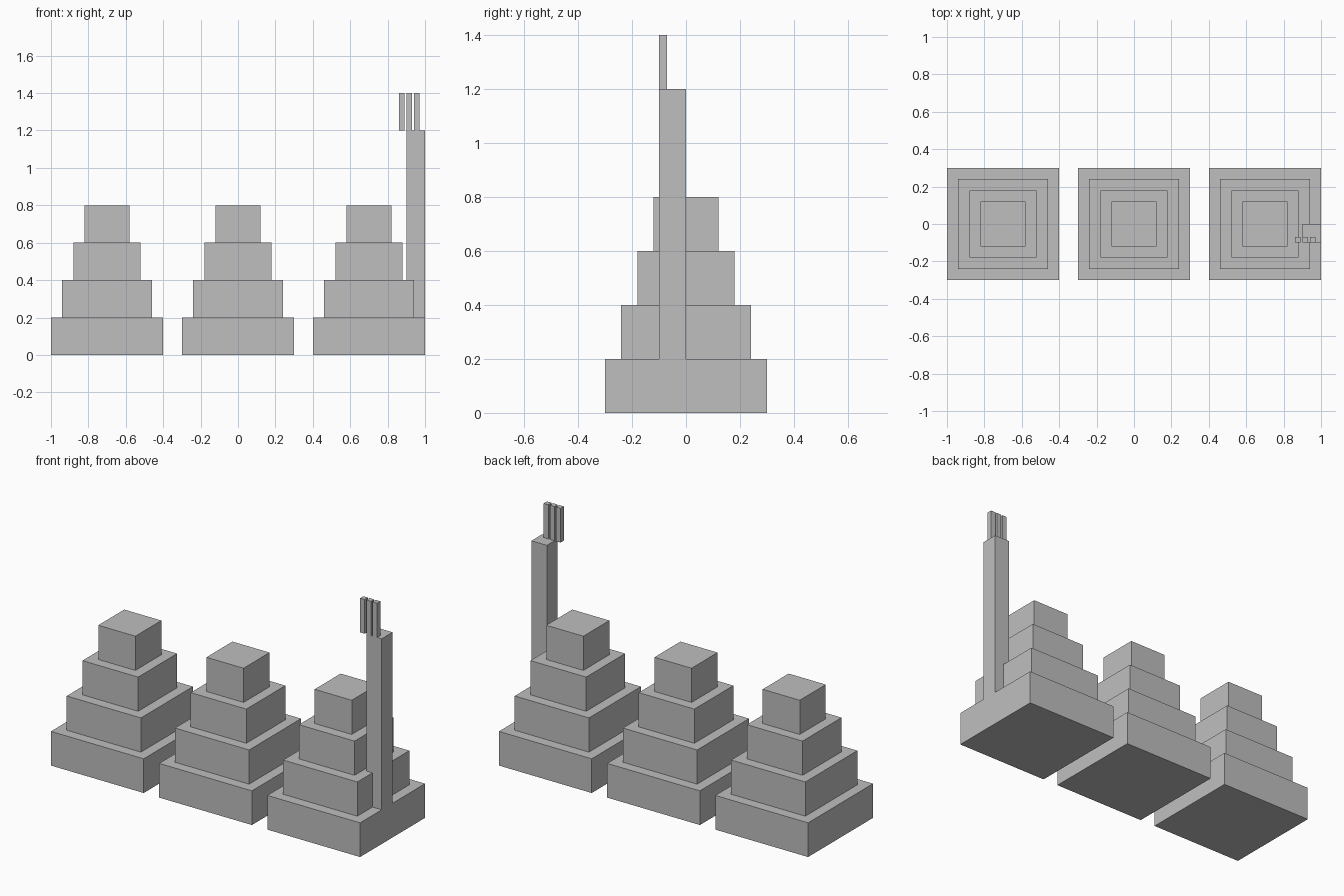
import bpy

if "Cube" in bpy.data.objects:
    bpy.data.objects.remove(bpy.data.objects["Cube"], do_unlink=True)

GREY = (0.52, 0.52, 0.52, 1)
stone = bpy.data.materials.new("stone_grey")
stone.use_nodes = True
stone.diffuse_color = GREY
stone.node_tree.nodes["Principled BSDF"].inputs["Base Color"].default_value = GREY


def box(name, low, size):
    """Add a flat-shaded box from its lowest corner and its size."""
    centre = [a + s / 2 for a, s in zip(low, size)]
    bpy.ops.mesh.primitive_cube_add(size=1, location=centre)
    obj = bpy.context.object
    obj.name = name
    obj.scale = size
    bpy.ops.object.transform_apply(location=False, rotation=False, scale=True)
    obj.data.materials.append(stone)
    return obj


# Three stepped pyramids, each of four shrinking tiers
TIER_HEIGHT = 0.2
for side, x in (("right", -0.7), ("middle", 0), ("left", 0.7)):
    for tier in range(4):
        half = 0.3 - 0.06 * tier
        box(f"{side}_pyramid_tier_{tier + 1}",
            (x - half, -half, tier * TIER_HEIGHT),
            (2 * half, 2 * half, TIER_HEIGHT))

# Tall pillar standing on the lowest step of the left pyramid
box("pillar", (0.9, -0.1, 0.2), (0.1, 0.1, 1.0))

# Three thin prongs at the front edge of the pillar top
for i in range(3):
    box(f"prong_{i + 1}", (0.86 + 0.04 * i, -0.1, 1.2), (0.03, 0.03, 0.2))
